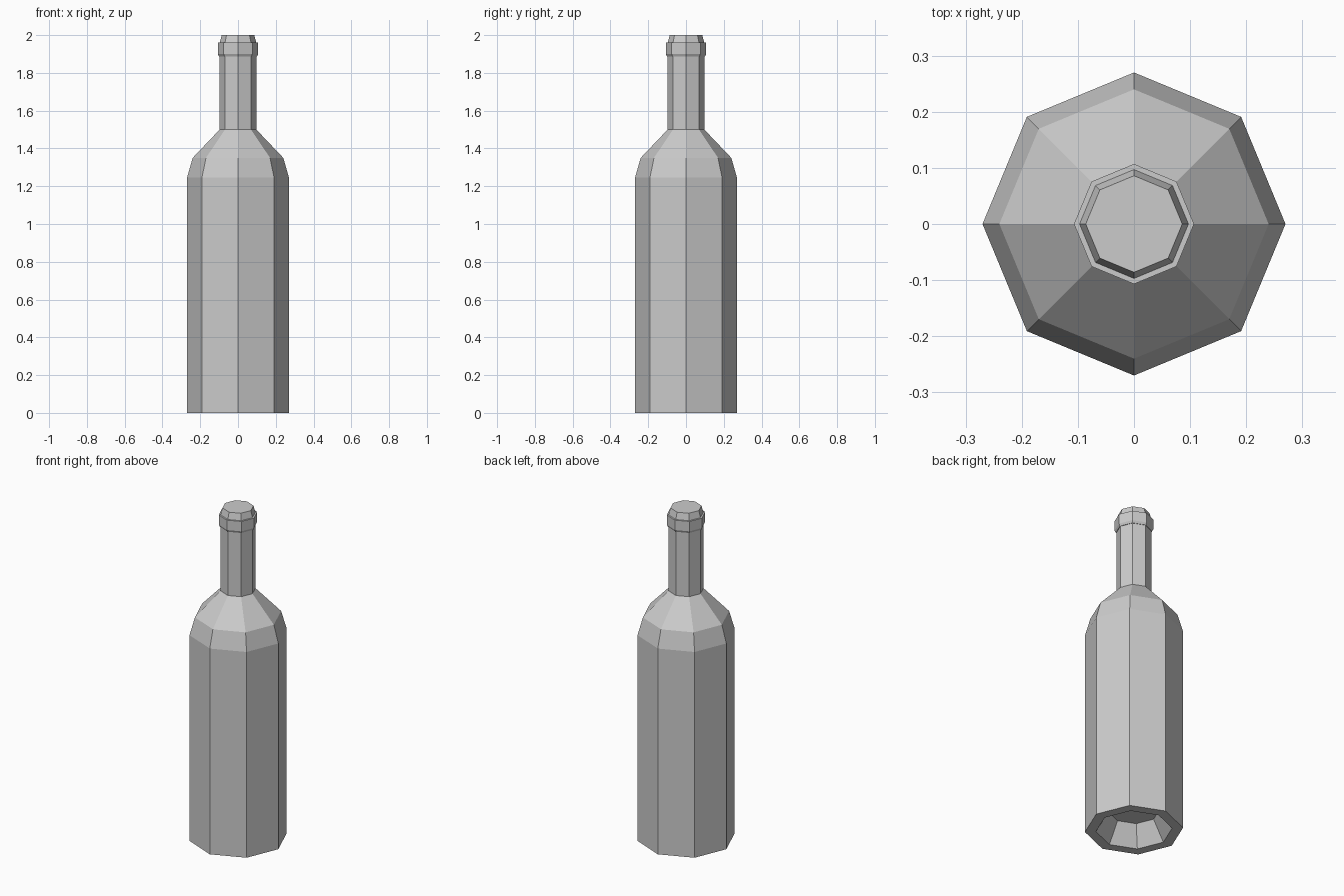
import bpy
import math

SIDES = 8

cube = bpy.data.objects.get("Cube")
if cube:
    bpy.data.objects.remove(cube, do_unlink=True)

grey = bpy.data.materials.new("plain_grey")
grey.use_nodes = True
colour = (0.6, 0.6, 0.6, 1.0)
grey.diffuse_color = colour
grey.node_tree.nodes["Principled BSDF"].inputs["Base Color"].default_value = colour


def lathe(name, profile):
    """Turn a (radius, height) profile into a faceted solid, capped at both ends."""
    verts, faces = [], []
    for radius, z in profile:
        for i in range(SIDES):
            angle = math.tau * i / SIDES
            verts.append((radius * math.cos(angle), radius * math.sin(angle), z))
    for ring in range(len(profile) - 1):
        low, high = ring * SIDES, (ring + 1) * SIDES
        for i in range(SIDES):
            j = (i + 1) % SIDES
            faces.append((low + i, low + j, high + j, high + i))
    last = (len(profile) - 1) * SIDES
    faces.append(tuple(reversed(range(SIDES))))
    faces.append(tuple(range(last, last + SIDES)))

    mesh = bpy.data.meshes.new(name)
    mesh.from_pydata(verts, [], faces)
    mesh.materials.append(grey)
    mesh.update()
    obj = bpy.data.objects.new(name, mesh)
    bpy.context.collection.objects.link(obj)
    return obj


# Body: hollow punt underneath, straight wall, two-step shoulder, neck, tapered mouth
lathe("bottle_body", [
    (0.14, 0.12), (0.21, 0.0), (0.27, 0.0),
    (0.27, 1.245), (0.24, 1.35), (0.097, 1.5),
    (0.097, 1.96), (0.086, 2.0),
])

# Collar around the mouth, chamfered below
lathe("neck_collar", [
    (0.094, 1.887), (0.1, 1.887), (0.107, 1.9), (0.107, 1.96), (0.094, 1.96),
])
